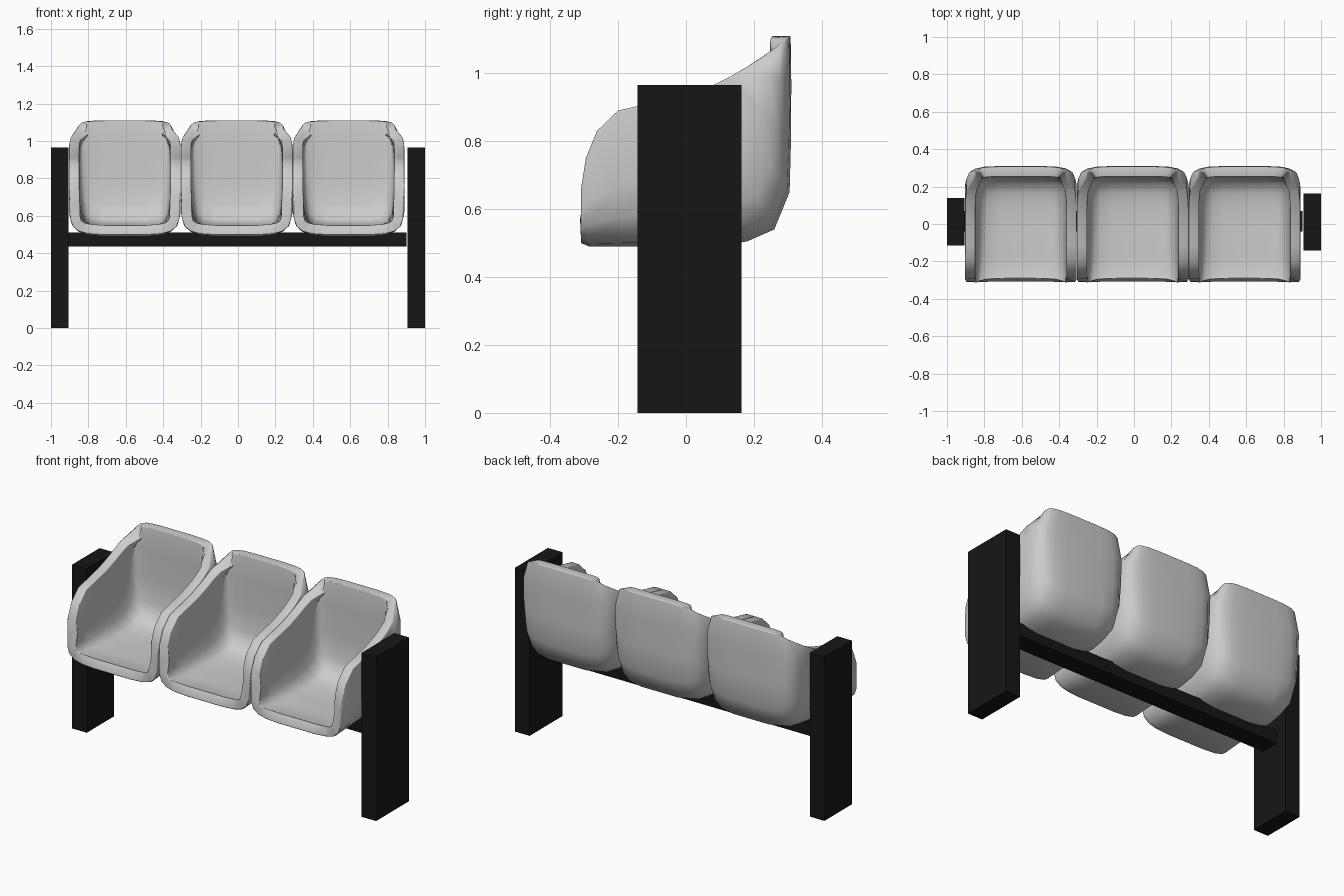
import bpy, bmesh

if "Cube" in bpy.data.objects:
    bpy.data.objects.remove(bpy.data.objects["Cube"])

black = bpy.data.materials.new("black")
black.diffuse_color = (0.008, 0.008, 0.008, 1)
black.use_nodes = True
black.node_tree.nodes["Principled BSDF"].inputs["Base Color"].default_value = black.diffuse_color


def box(name, x, y, z):
    """Box from (min, max) ranges."""
    bpy.ops.mesh.primitive_cube_add(size=1, location=[sum(r) / 2 for r in (x, y, z)])
    ob = bpy.context.object
    ob.name = name
    ob.scale = [r[1] - r[0] for r in (x, y, z)]
    bpy.ops.object.transform_apply(location=False, rotation=False, scale=True)
    ob.data.materials.append(black)


# End posts and the beam carrying the seats
box("left_post", (-1, -0.905), (-0.115, 0.14), (0, 0.965))
box("right_post", (0.905, 1), (-0.143, 0.163), (0, 0.965))
box("beam", (-0.905, 0.9), (-0.04, 0.07), (0.435, 0.51))

# Seat stations: centre line (y, z), side rim (y, z), width scale
stations = [
    ((-0.31, 0.50), (-0.31, 0.66), 0.975),
    ((-0.285, 0.49), (-0.295, 0.75), 1),
    ((-0.17, 0.49), (-0.262, 0.83), 1),
    ((-0.03, 0.49), (-0.20, 0.89), 1),
    ((0.10, 0.49), (-0.11, 0.91), 1),
    ((0.18, 0.505), (-0.02, 0.93), 1),
    ((0.26, 0.54), (0.04, 0.95), 1),
    ((0.305, 0.65), (0.08, 0.965), 1),
    ((0.309, 0.80), (0.125, 0.987), 0.995),
    ((0.31, 0.97), (0.18, 1.02), 0.97),
    ((0.308, 1.11), (0.25, 1.065), 0.82),
]
# Half cross-section: x, fraction of the way from centre line to rim
half = [(0.12, 0), (0.2, 0.03), (0.25, 0.1), (0.285, 0.25), (0.3, 0.5), (0.3, 1)]
section = [(-x, t) for x, t in reversed(half)] + [(0, 0)] + half

bm = bmesh.new()
rows = [[bm.verts.new((x * s * 0.995, p[0] + (r[0] - p[0]) * t, p[1] + (r[1] - p[1]) * t))
         for x, t in section] for p, r, s in stations]
for a, b in zip(rows, rows[1:]):
    for j in range(len(section) - 1):
        bm.faces.new((a[j], b[j], b[j + 1], a[j + 1])).smooth = True
shell = bpy.data.meshes.new("seat_shell")
bm.to_mesh(shell)
bm.free()

# Three seats: thickened shell with a rounded rim
for name, x in (("left_seat", -0.605), ("middle_seat", -0.007), ("right_seat", 0.591)):
    seat = bpy.data.objects.new(name, shell)
    bpy.context.collection.objects.link(seat)
    seat.location.x = x
    solid = seat.modifiers.new("thickness", 'SOLIDIFY')
    solid.thickness = 0.055
    solid.offset = -1
    rim = seat.modifiers.new("round_rim", 'BEVEL')
    rim.width = 0.02
    rim.segments = 3
    rim.limit_method = 'ANGLE'
    rim.angle_limit = 1.05
